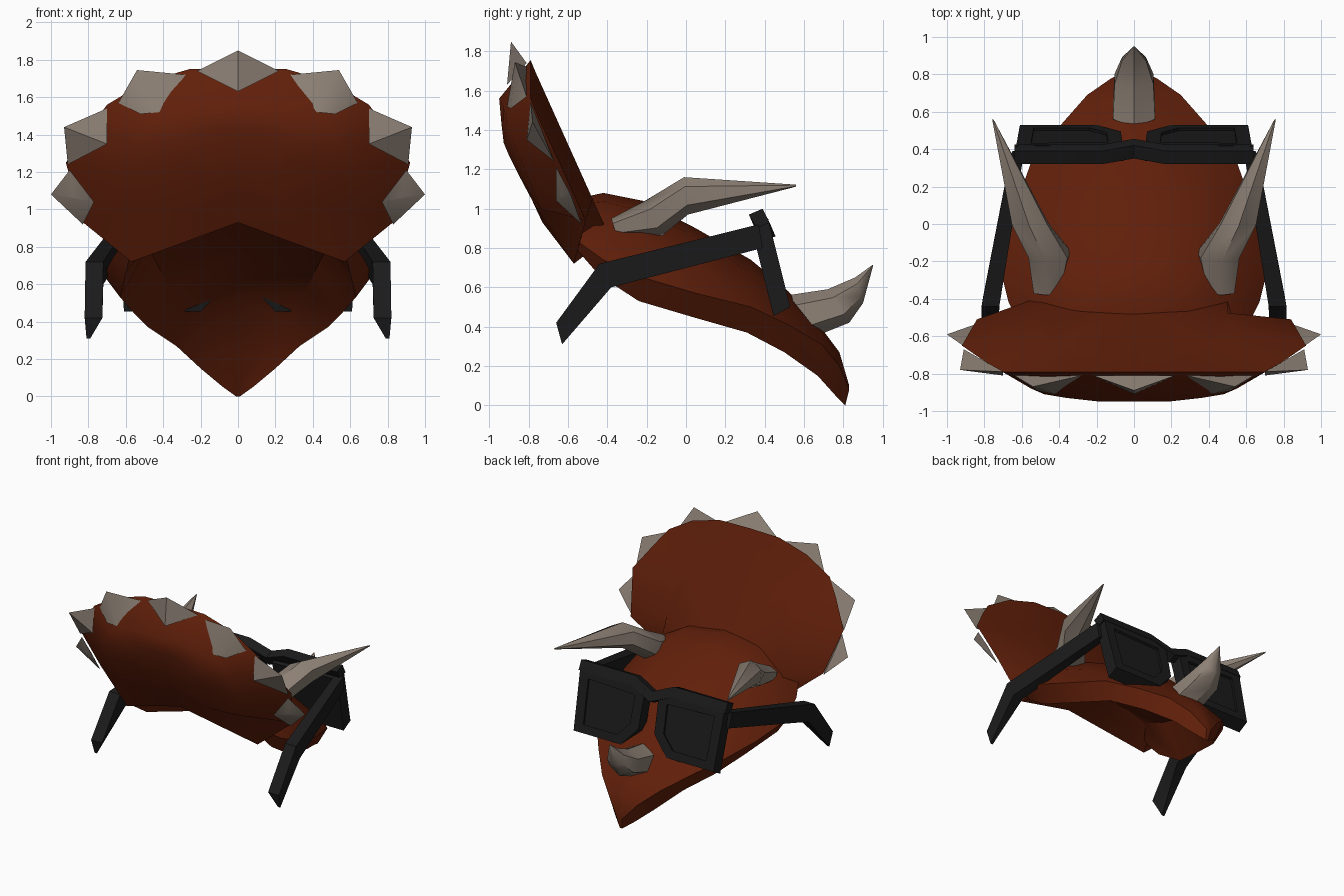
import bpy, bmesh, math
from mathutils import Vector

default_cube = bpy.data.objects.get("Cube")
if default_cube:
    bpy.data.objects.remove(default_cube, do_unlink=True)


def make_material(name, red, green, blue):
    material = bpy.data.materials.new(name)
    material.use_nodes = True
    colour = (red, green, blue, 1)
    material.diffuse_color = colour
    shader = material.node_tree.nodes["Principled BSDF"]
    shader.inputs["Base Color"].default_value = colour
    shader.inputs["Roughness"].default_value = 0.8
    return material


hide = make_material("russet_hide", .12, .014, .003)
bone = make_material("grey_bone", .27, .22, .18)
black = make_material("black_plastic", .011, .011, .011)


def finish(name, bm, material, mirror=False, smooth_angle=35):
    """Turn a bmesh into an object, optionally mirrored across x."""
    bmesh.ops.remove_doubles(bm, verts=bm.verts, dist=1e-4)
    bmesh.ops.recalc_face_normals(bm, faces=bm.faces)
    mesh = bpy.data.meshes.new(name)
    bm.to_mesh(mesh)
    bm.free()
    mesh.materials.append(material)
    part = bpy.data.objects.new(name, mesh)
    bpy.context.collection.objects.link(part)
    bpy.ops.object.select_all(action="DESELECT")
    part.select_set(True)
    bpy.context.view_layer.objects.active = part
    bpy.ops.object.shade_smooth_by_angle(angle=math.radians(smooth_angle))
    if mirror:
        part.modifiers.new("Mirror", "MIRROR").use_mirror_merge = False


def loft(name, rings, material, **options):
    """Skin closed rings of equal point count and cap both ends."""
    bm = bmesh.new()
    loops = [[bm.verts.new(point) for point in ring] for ring in rings]
    count = len(loops[0])
    for first, second in zip(loops, loops[1:]):
        for i in range(count):
            j = (i + 1) % count
            bm.faces.new((first[i], first[j], second[j], second[i]))
    bm.faces.new(loops[0])
    bm.faces.new(loops[-1])
    finish(name, bm, material, **options)


def symmetric(half):
    """Close a half ring whose first and last points lie on x = 0."""
    return half + [(-x, y, z) for x, y, z in reversed(half[1:-1])]


# Head: hollow mask, domed at the brow and ridged at the snout
# (y, crown height, lip width, lip height, jaw width, jaw height)
sections = [
    (-.56, 1.05, .6, .84, .56, .82),
    (-.42, 1.08, .67, .74, .6, .66),
    (-.22, 1.04, .72, .65, .63, .53),
    (.05, .9, .65, .57, .56, .45),
    (.33, .74, .55, .5, .48, .37),
    (.52, .58, .4, .41, .33, .27),
    (.69, .39, .25, .31, .2, .15),
    (.78, .27, .12, .2, .08, .05),
    (.83, .1, .02, .08, .01, 0),
]
head_rings = []
for y, crown, width, lip, jaw_width, jaw in sections:
    rise = crown - lip
    dome = max(0, min(1, (.6 - y) * 2))
    hollow = min(1, (.83 - y) * 3)
    vault_side = lip + rise * (.1 + dome * .25)
    vault_top = lip + rise * .7
    head_rings.append(symmetric([
        (0, y, crown), (width * .45, y, lip + rise * (.57 + dome * .3)),
        (width * .8, y, lip + rise * (.2 + dome * .27)), (width, y, lip),
        (jaw_width, y - .02, jaw),
        (jaw_width * .75, y - .02, jaw + (vault_side - jaw) * hollow),
        (0, y - .02, jaw + (vault_top - jaw) * hollow)]))
loft("head", head_rings, hide)

# Frill: gently bulging front and domed back meeting at one sharp rim
front_outline = [(0, 1.7), (.15, 1.7), (.25, 1.63), (.35, 1.52), (.42, 1.42),
                 (.5, 1.25), (.5, 1.05), (.5, .86), (0, .93)]
front = [(x, -.79 + (1.75 - z) * .45, z) for x, z in front_outline]
rim = [(0, -.79, 1.755), (.26, -.79, 1.75), (.5, -.79, 1.68),
       (.7, -.79, 1.56), (.79, -.74, 1.44), (.92, -.65, 1.25),
       (.84, -.51, .94), (.57, -.57, .72), (0, -.73, .93)]
dome_edge = [(0, -.95, 1.56), (.18, -.95, 1.56), (.36, -.93, 1.52),
             (.48, -.91, 1.45), (.55, -.88, 1.35), (.58, -.82, 1.2),
             (.5, -.74, 1), (.27, -.76, 1), (0, -.8, 1.08)]
dome_top = []
for x, y, z in dome_edge:
    height = (z - 1.32) * .45
    dome_top.append((x * .45, -.925 - height * (.12 if height > 0 else .5),
                     1.32 + height))
loft("frill", [symmetric(r) for r in (front, rim, dome_edge, dome_top)],
     hide, smooth_angle=45)


# Frill scales: low studs lying on the rim
def scale_stud(name, *corners, mirror=True):
    bm = bmesh.new()
    points = [Vector(p) for p in corners]
    centre = sum(points, Vector()) / len(points)
    for point in points + [centre + Vector((0, .03, 0)), centre - Vector((0, .02, 0))]:
        bm.verts.new(point)
    bmesh.ops.convex_hull(bm, input=bm.verts)
    finish(name, bm, bone, mirror)


scale_stud("top_scale", (0, -.89, 1.85), (.22, -.81, 1.74), (-.22, -.81, 1.74),
           (0, -.91, 1.63), mirror=False)
scale_stud("upper_scales", (.54, -.87, 1.745), (.28, -.81, 1.72),
           (.64, -.81, 1.57), (.42, -.91, 1.52), (.52, -.89, 1.51))
scale_stud("side_scales", (.93, -.78, 1.44), (.7, -.79, 1.54),
           (.91, -.67, 1.24), (.7, -.81, 1.35))
scale_stud("lower_scales", (1, -.59, 1.08), (.9, -.66, 1.21),
           (.83, -.53, .92), (.77, -.66, 1.04))


# Horns: rings given by a top point, a bottom point and a half width
def horn(name, spans, mirror=False, sides=6):
    rings = []
    for top, bottom, half_width in spans:
        centre = (Vector(top) + Vector(bottom)) / 2
        up, across = Vector(top) - centre, Vector((half_width, 0, 0))
        angles = [math.tau * i / sides for i in range(sides)]
        rings.append([centre + up * math.cos(a) + across * math.sin(a)
                      for a in angles])
    loft(name, rings, bone, mirror=mirror, smooth_angle=50)


horn("nose_horn", [((0, .52, .56), (0, .68, .36), .13),
                   ((0, .72, .59), (0, .83, .42), .12),
                   ((0, .86, .65), (0, .9, .52), .075),
                   ((0, .95, .715), (0, .95, .705), .004)])
horn("brow_horns", [((.47, -.38, .95), (.46, -.35, .85), .08),
                    ((.47, -.2, 1.045), (.43, -.13, .855), .12),
                    ((.56, -.01, 1.16), (.55, .01, .97), .11),
                    ((.755, .56, 1.122), (.755, .56, 1.112), .004)], mirror=True)


# Sunglasses: tilted lens blocks with a recessed panel
def tilted(outline, depth):
    return [(x, .42 + (.94 - z) * .25 - depth, z - depth * .55) for x, z in outline]


lens = [(.06, .93), (.63, .95), (.61, .5), (.2, .5), (.07, .64)]
panel = [(.345 + (x - .345) * .72, .72 + (z - .72) * .72) for x, z in lens]
loft("lens_frames", [tilted(lens, .085), tilted(lens, 0), tilted(panel, 0),
                     tilted(panel, .015)], black, mirror=True)

# Brow bar: joins both lenses over the snout
bar_rings = []
for x, back, low in ((0, .35, .83), (.17, .32, .9), (.64, .32, .9)):
    bar_rings.append([(x, back, low + .07), (x, back + .07, low + .1),
                      (x, back + .105, low + .03), (x, back + .04, low)])
loft("brow_bar", bar_rings, black, mirror=True)

# Temple arms: bars bent down at the ear, ending in a point
arm_rings = []
for inner, outer, high, low_inner, low in (
        (.59, .66, (.37, .92), .59, (.39, .8)),
        (.72, .815, (-.44, .72), .72, (-.38, .6)),
        (.725, .82, (-.66, .42), .79, (-.63, .31))):
    low_outer = min(outer, low_inner + .1) - .01
    arm_rings.append([(inner, *high), (outer, *high),
                      (low_outer, *low), (low_inner, *low)])
loft("temple_arms", arm_rings, black, mirror=True)
